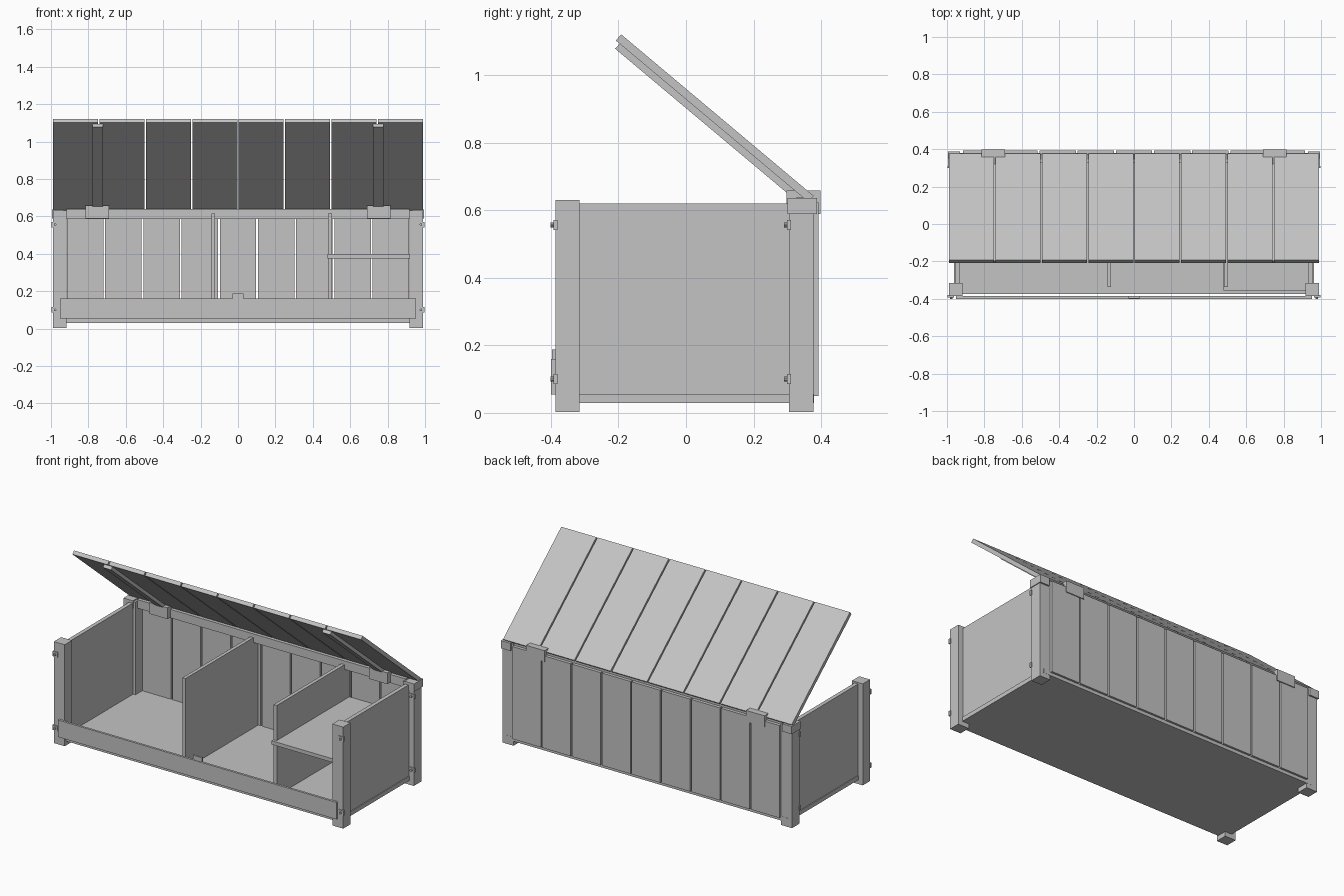
import bpy, bmesh, math
from mathutils import Matrix, Vector

if "Cube" in bpy.data.objects:
    bpy.data.objects.remove(bpy.data.objects["Cube"])

grey = bpy.data.materials.new("plain grey")
grey.diffuse_color = (0.55, 0.55, 0.55, 1)
grey.use_nodes = True
grey.node_tree.nodes["Principled BSDF"].inputs["Base Color"].default_value = grey.diffuse_color


def box(name, x, y, z, matrix=None):
    """Box spanning the given (min, max) ranges, optionally transformed."""
    bm = bmesh.new()
    bmesh.ops.create_cube(bm, size=1)
    for v in bm.verts:
        v.co = Vector([(r[0] + r[1]) / 2 + c * (r[1] - r[0])
                       for r, c in zip((x, y, z), v.co)])
    if matrix:
        bm.transform(matrix)
    me = bpy.data.meshes.new(name)
    bm.to_mesh(me)
    bm.free()
    me.materials.append(grey)
    ob = bpy.data.objects.new(name, me)
    bpy.context.collection.objects.link(ob)
    return ob


def bolt(name, x, y, z, radius, depth):
    """Short bolt head with its axis along y."""
    bm = bmesh.new()
    bmesh.ops.create_cone(bm, cap_ends=True, segments=10, radius1=radius, radius2=radius, depth=depth,
                          matrix=Matrix.Translation((x, y, z)) @ Matrix.Rotation(math.pi / 2, 4, 'X'))
    me = bpy.data.meshes.new(name)
    bm.to_mesh(me)
    bm.free()
    me.materials.append(grey)
    bpy.context.collection.objects.link(bpy.data.objects.new(name, me))


def sided(s, a, b):
    return (a, b) if s > 0 else (-b, -a)


# floor, front board and its catch
box("floor", (-0.962, 0.962), (-0.375, 0.379), (0.03, 0.056))
box("front_board", (-0.953, 0.953), (-0.40, -0.386), (0.055, 0.16))
box("front_catch", (-0.03, 0.03), (-0.397, -0.385), (0.14, 0.188))

# back planks and top rail
step = 1.838 / 9
for i in range(9):
    x0 = -0.919 + i * step
    box("back_plank", (x0 + 0.005, x0 + step - 0.005), (0.372, 0.392), (0.05, 0.622))
box("back_rail", (-0.918, 0.918), (0.325, 0.372), (0.585, 0.638))

for s in (-1, 1):
    # corner posts and side panels
    box("front_post", sided(s, 0.916, 0.99), (-0.386, -0.315), (0.002, 0.63))
    box("back_post", sided(s, 0.916, 0.99), (0.305, 0.378), (0.002, 0.63))
    box("side_panel", sided(s, 0.932, 0.957), (-0.345, 0.335), (0.056, 0.62))
    # hinges and back corner brackets
    box("hinge", sided(s, 0.69, 0.815), (0.297, 0.398), (0.588, 0.658))
    box("corner_bracket", sided(s, 0.93, 0.995), (0.30, 0.388), (0.588, 0.636))
    # bolts holding the panels
    for y in (-0.386, 0.305):
        for z in (0.10, 0.556):
            box("bolt_plate", sided(s, 0.962, 0.996), (y - 0.006, y + 0.006), (z - 0.015, z + 0.015))
            bolt("bolt_head", s * 0.978, y - 0.007, z, 0.007, 0.016)

# inner dividers and shelf
box("divider_left", (-0.143, -0.122), (-0.338, 0.372), (0.056, 0.615))
box("divider_right", (0.48, 0.502), (-0.338, 0.372), (0.056, 0.615))
box("shelf", (0.478, 0.932), (-0.356, 0.372), (0.375, 0.398))

# open lid: local +y runs up the slope from the hinge edge, local z is its thickness
lid = Matrix.Translation((0, 0.378, 0.642)) @ Matrix.Rotation(math.pi, 4, 'Z') @ Matrix.Rotation(math.radians(40), 4, 'X')
for i in range(8):
    x0 = -0.992 + i * 0.248
    box("lid_plank", (x0 + 0.004, x0 + 0.244), (0, 0.744), (-0.024, 0), lid)
for s in (-1, 1):
    box("lid_batten", sided(s, 0.722, 0.778), (0.05, 0.73), (-0.044, -0.024), lid)
